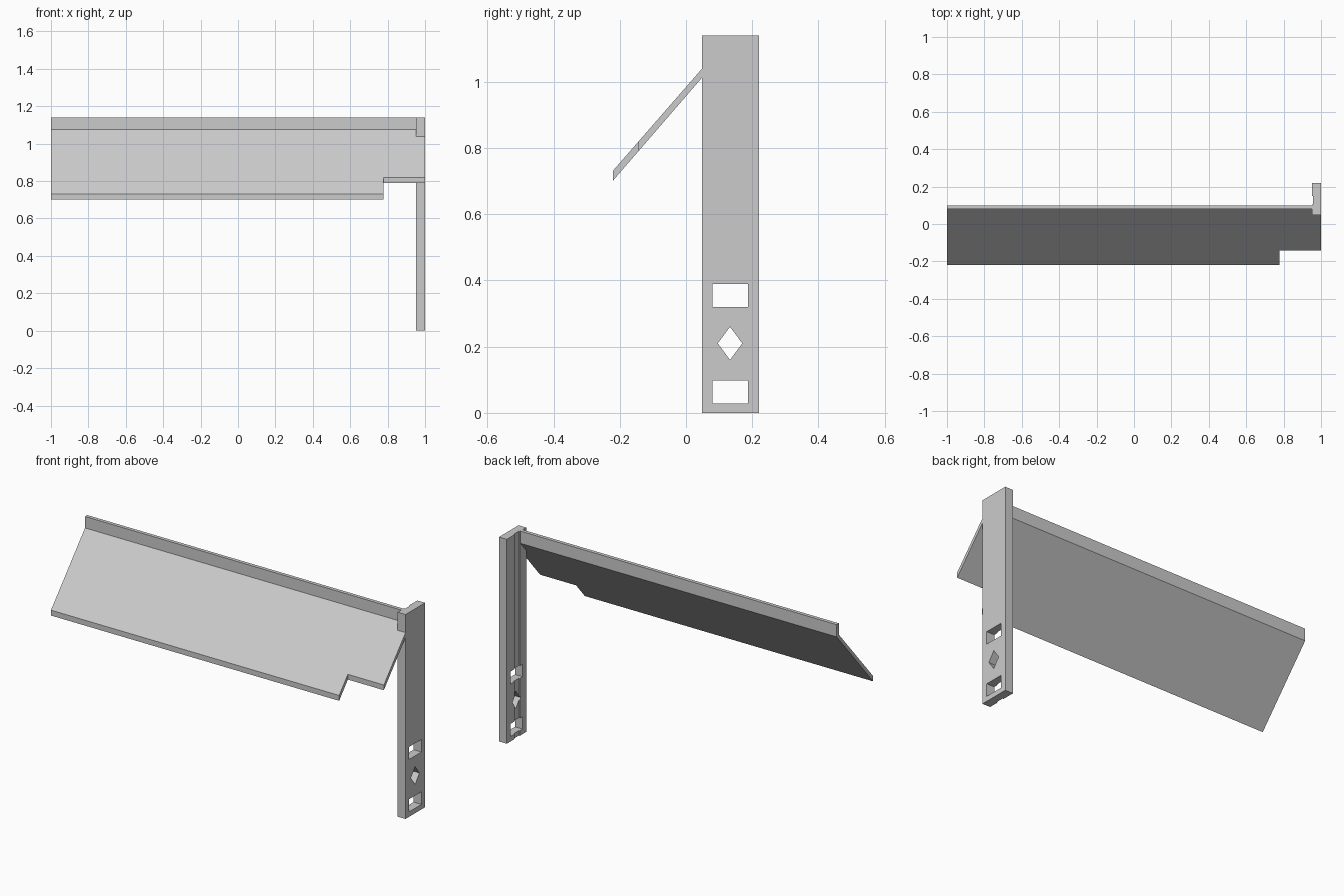
import bpy
import bmesh

cube = bpy.data.objects.get("Cube")
if cube:
    bpy.data.objects.remove(cube, do_unlink=True)

grey = bpy.data.materials.new("light_grey")
grey.use_nodes = True
colour = (0.6, 0.6, 0.6, 1)
grey.diffuse_color = colour
grey.node_tree.nodes["Principled BSDF"].inputs["Base Color"].default_value = colour


def prism(name, profile, x0, x1):
    """Extrude a (y, z) outline along x."""
    bm = bmesh.new()
    face = bm.faces.new([bm.verts.new((x0, y, z)) for y, z in profile])
    moved = bmesh.ops.extrude_face_region(bm, geom=[face])["geom"]
    verts = [g for g in moved if isinstance(g, bmesh.types.BMVert)]
    bmesh.ops.translate(bm, verts=verts, vec=(x1 - x0, 0, 0))
    bmesh.ops.recalc_face_normals(bm, faces=bm.faces)
    mesh = bpy.data.meshes.new(name)
    bm.to_mesh(mesh)
    bm.free()
    mesh.materials.append(grey)
    obj = bpy.data.objects.new(name, mesh)
    bpy.context.collection.objects.link(obj)
    return obj


def rect(y0, y1, z0, z1):
    return [(y0, z0), (y1, z0), (y1, z1), (y0, z1)]


def cut(target, profile, x0, x1):
    """Subtract a prism and remove the cutter."""
    cutter = prism("cutter", profile, x0, x1)
    cutter.hide_render = True
    mod = target.modifiers.new("cut", "BOOLEAN")
    mod.operation = "DIFFERENCE"
    mod.solver = "EXACT"
    mod.object = cutter
    bpy.context.view_layer.objects.active = target
    bpy.ops.object.modifier_apply(modifier=mod.name)
    bpy.data.objects.remove(cutter, do_unlink=True)


POST_X, POST_Y, BACK_Y, TOP = 0.952, 0.048, 0.22, 1.14

# Upright post with slots, a diamond hole and a shallow inner groove
post = prism("upright_post", rect(POST_Y, BACK_Y, 0, TOP), POST_X, 1)
for z in (0.028, 0.32):
    cut(post, rect(0.08, 0.188, z, z + 0.07), 0.9, 1.1)
cy, cz = 0.133, 0.21
cut(post, [(cy - 0.037, cz), (cy, cz - 0.05), (cy + 0.037, cz), (cy, cz + 0.05)], 0.9, 1.1)
cut(post, rect(0.105, 0.15, -0.1, 1.3), 0.9, POST_X + 0.006)

# Sloping panel with an upright lip along its top edge
panel = prism("sloping_panel", [
    (-0.22, 0.702), (0.1, 1.072), (0.1, TOP),
    (0.08, TOP), (0.08, 1.076), (-0.22, 0.732)], -1, 1)
# Corner notch at the lower left end, and clearance for the post
cut(panel, rect(-0.4, -0.143, 0.5, 1), 0.778, 1.1)
cut(panel, rect(POST_Y, 0.3, 0.9, 1.3), POST_X, 1.1)
